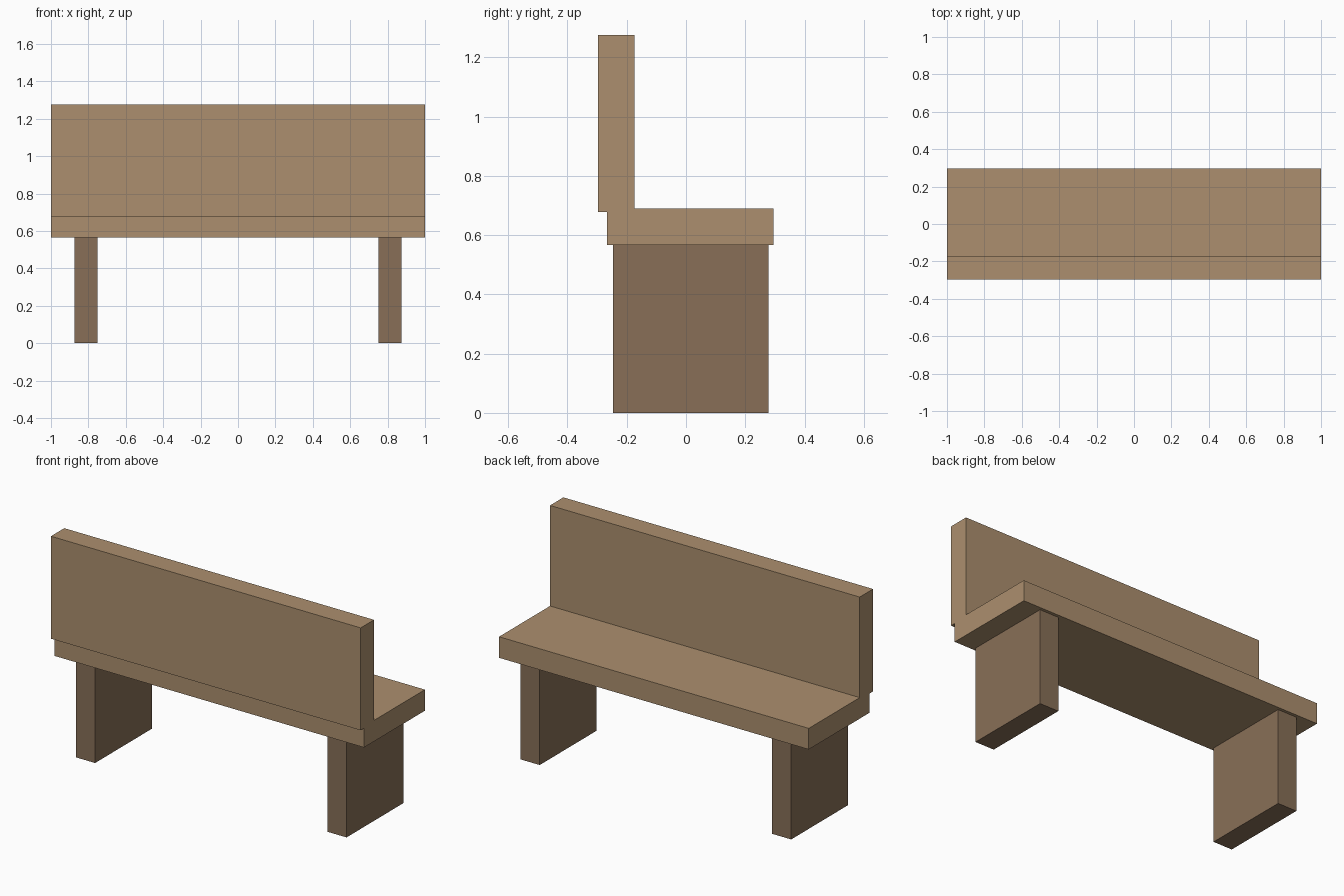
import bpy

cube = bpy.data.objects.get("Cube")
if cube:
    bpy.data.objects.remove(cube, do_unlink=True)


def make_material(name, rgb):
    mat = bpy.data.materials.new(name)
    mat.use_nodes = True
    color = (*rgb, 1)
    mat.diffuse_color = color
    mat.node_tree.nodes["Principled BSDF"].inputs["Base Color"].default_value = color
    return mat


def add_board(name, low, high, mat):
    """Add a box spanning two opposite corners."""
    center = [(a + b) / 2 for a, b in zip(low, high)]
    size = [b - a for a, b in zip(low, high)]
    bpy.ops.mesh.primitive_cube_add(size=1, location=center)
    board = bpy.context.object
    board.name = name
    board.scale = size
    bpy.ops.object.transform_apply(location=False, rotation=False, scale=True)
    board.data.materials.append(mat)
    return board


light_wood = make_material("light wood", (0.413, 0.275, 0.156))
dark_wood = make_material("dark wood", (0.246, 0.159, 0.096))

# Seat plank and backrest
add_board("seat", (-1, -0.266, 0.566), (1, 0.296, 0.689), light_wood)
add_board("backrest", (-1, -0.297, 0.678), (1, -0.174, 1.276), light_wood)

# Slab legs, one at each end
for side, x in (("right", -0.812), ("left", 0.812)):
    add_board(side + "_leg", (x - 0.062, -0.247, 0), (x + 0.062, 0.278, 0.566), dark_wood)
